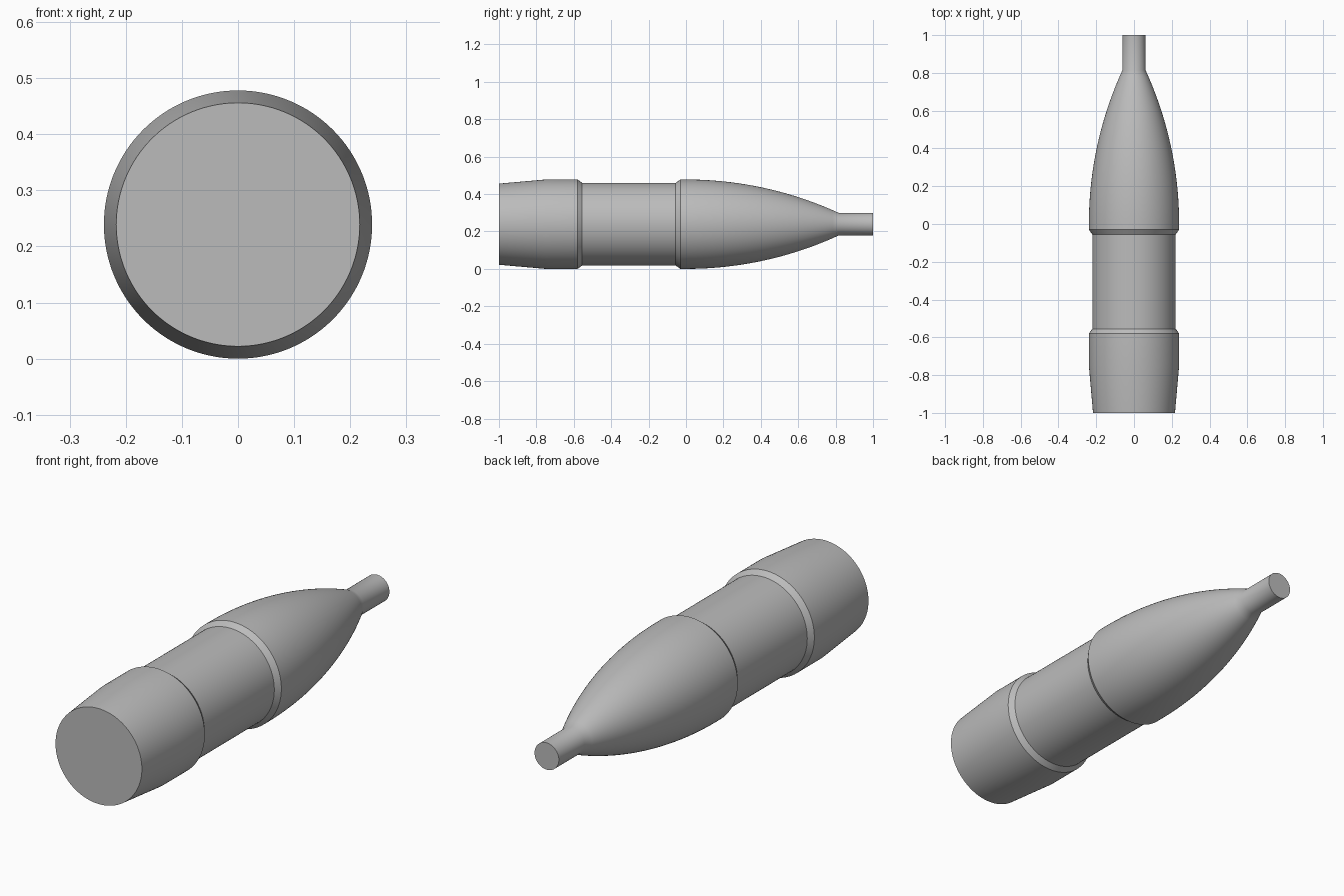
import bpy, bmesh, math
from mathutils import Matrix, Vector

cube = bpy.data.objects.get("Cube")
if cube:
    bpy.data.objects.remove(cube, do_unlink=True)

RADIUS = 0.239     # widest radius, also the height of the axis
WAIST = 0.221      # radius of the recessed middle
NECK = 0.061       # radius of the tip rod
NOSE_END = 0.815   # where the curved nose meets the rod
SEGMENTS = 128

grey = bpy.data.materials.new("plain grey")
grey.use_nodes = True
colour = (0.5, 0.5, 0.5, 1)
grey.diffuse_color = colour
grey.node_tree.nodes["Principled BSDF"].inputs["Base Color"].default_value = colour


def nose_curve(steps=24):
    """Circular arc tangent to the cylinder at y = 0, ending at the neck."""
    drop = RADIUS - NECK
    arc = (NOSE_END ** 2 + drop ** 2) / (2 * drop)
    sweep = math.asin(NOSE_END / arc)
    for i in range(steps + 1):
        a = sweep * i / steps
        yield arc * math.sin(a), RADIUS - arc * (1 - math.cos(a))


def lathe(name, profile):
    """Spin a (y, radius) profile around the lengthwise axis."""
    bm = bmesh.new()
    rings = []
    for y, r in profile:
        ring = bmesh.ops.create_circle(bm, segments=SEGMENTS, radius=r)["verts"]
        turn = Matrix.Translation(Vector((0, y, RADIUS))) @ Matrix.Rotation(math.pi / 2, 4, "X")
        bmesh.ops.transform(bm, matrix=turn, verts=ring)
        rings.append(ring)
    for a, b in zip(rings, rings[1:]):
        for i in range(SEGMENTS):
            j = (i + 1) % SEGMENTS
            bm.faces.new((a[i], a[j], b[j], b[i]))
    # flat end caps
    bm.faces.new(rings[0])
    bm.faces.new(rings[-1])
    bmesh.ops.recalc_face_normals(bm, faces=bm.faces)
    mesh = bpy.data.meshes.new(name)
    bm.to_mesh(mesh)
    bm.free()
    obj = bpy.data.objects.new(name, mesh)
    bpy.context.collection.objects.link(obj)
    mesh.materials.append(grey)
    bpy.ops.object.select_all(action="DESELECT")
    obj.select_set(True)
    bpy.context.view_layer.objects.active = obj
    bpy.ops.object.shade_smooth_by_angle(angle=math.radians(30))
    return obj


# tapered tail and rear band, recessed waist, front band, curved nose, tip rod
tail = [(-1, 0.217), (-0.75, RADIUS), (-0.58, RADIUS)]
waist = [(-0.555, WAIST), (-0.055, WAIST)]
front_band = [(-0.03, RADIUS)]
rod_end = [(1, NECK)]
lathe("pointed_body", tail + waist + front_band + list(nose_curve()) + rod_end)
